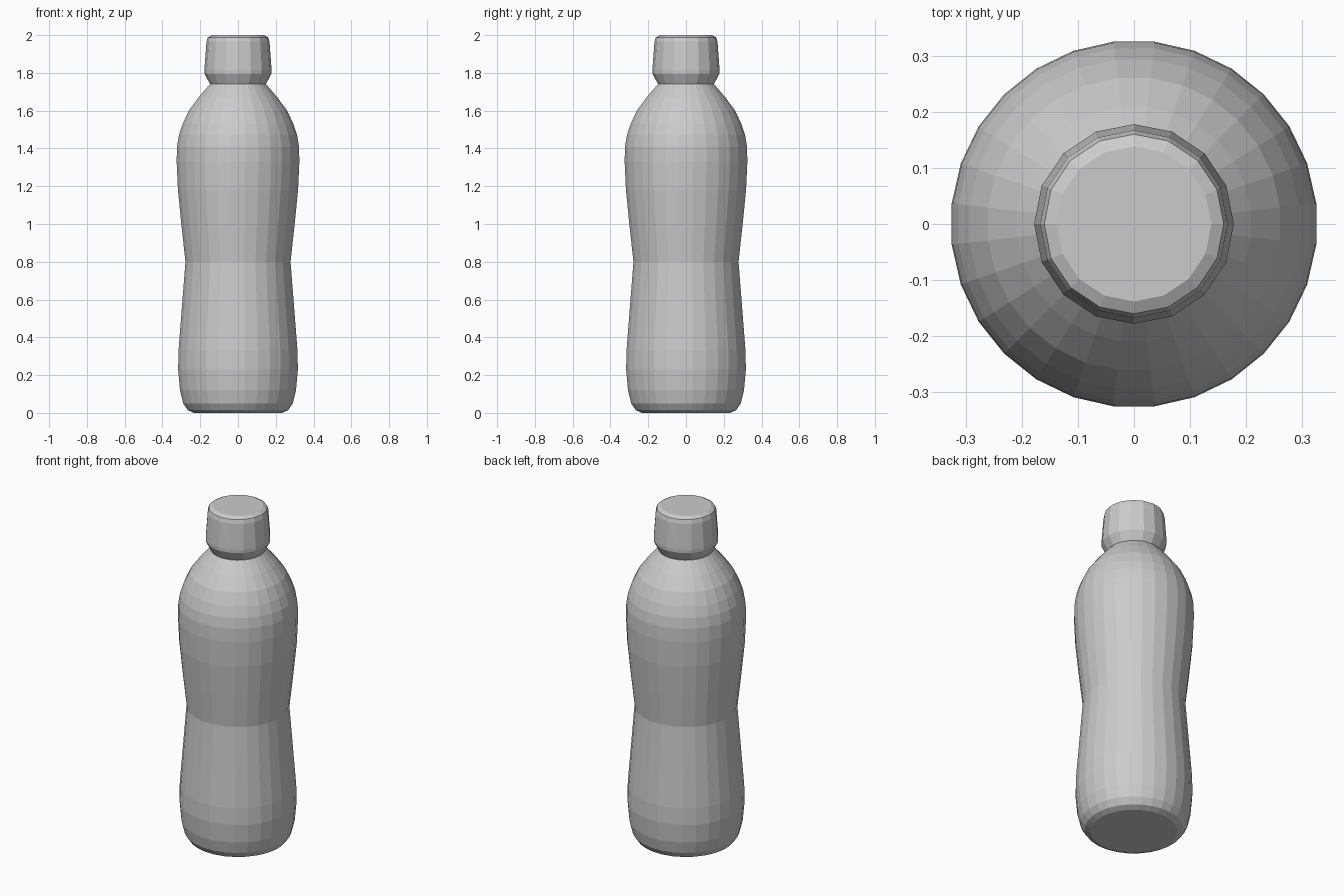
import bpy, bmesh, math

if "Cube" in bpy.data.objects:
    bpy.data.objects.remove(bpy.data.objects["Cube"], do_unlink=True)

# Single plain grey for the whole bottle
grey = bpy.data.materials.new("plain_grey")
grey.use_nodes = True
grey.diffuse_color = (0.6, 0.6, 0.6, 1)
grey.node_tree.nodes["Principled BSDF"].inputs["Base Color"].default_value = (0.6, 0.6, 0.6, 1)


def lathe(name, profile, sides, turn=0.0):
    """Revolve (radius, height) points about z and close both ends."""
    bm = bmesh.new()
    rings = []
    for r, z in profile:
        angles = [2 * math.pi * (i + turn) / sides for i in range(sides)]
        rings.append([bm.verts.new((r * math.cos(a), r * math.sin(a), z)) for a in angles])
    for low, high in zip(rings, rings[1:]):
        for i in range(sides):
            j = (i + 1) % sides
            bm.faces.new((low[i], low[j], high[j], high[i]))
    bm.faces.new(rings[0][::-1])
    bm.faces.new(rings[-1])
    mesh = bpy.data.meshes.new(name)
    bm.to_mesh(mesh)
    bm.free()
    mesh.materials.append(grey)
    obj = bpy.data.objects.new(name, mesh)
    bpy.context.collection.objects.link(obj)
    return obj


# Body: rounded base, pinched waist, domed shoulder, narrow neck
lathe("bottle_body", [
    (0.235, 0), (0.268, 0.015), (0.292, 0.05), (0.309, 0.12), (0.319, 0.23),
    (0.317, 0.33), (0.28, 0.8), (0.302, 1.0), (0.32, 1.18), (0.327, 1.33),
    (0.325, 1.41), (0.315, 1.47), (0.295, 1.53), (0.262, 1.6), (0.21, 1.67),
    (0.15, 1.74),
], 28, 0.5)

# Cap: flared collar, tapered side, softened rim
lathe("bottle_cap", [
    (0.145, 1.735), (0.177, 1.795), (0.178, 1.815), (0.167, 1.965),
    (0.16, 1.988), (0.138, 2.0),
], 16)
